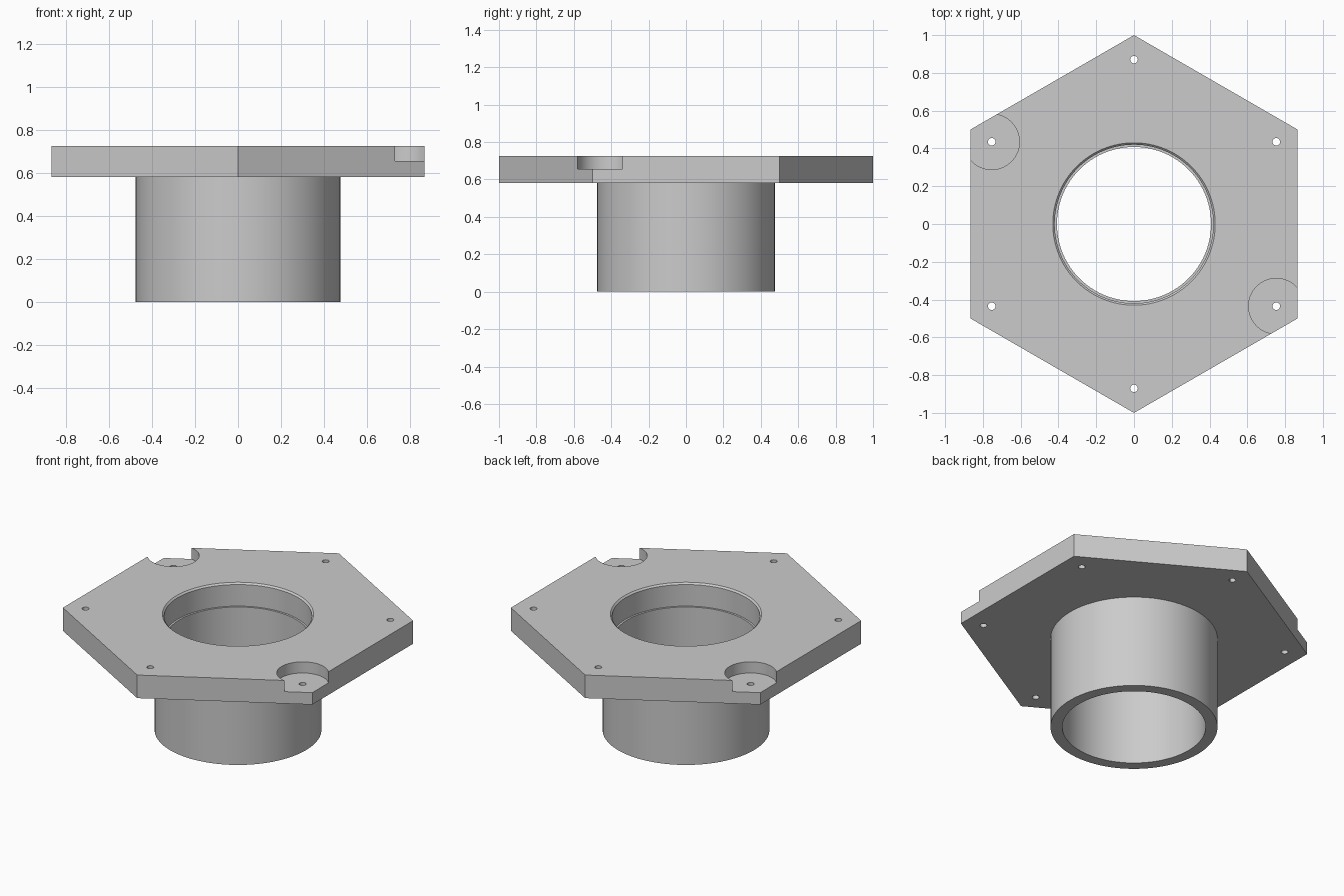
import bpy
import bmesh
import math

default = bpy.data.objects.get("Cube")
if default:
    bpy.data.objects.remove(default, do_unlink=True)

TOP, UNDERSIDE, POCKET_FLOOR = 0.725, 0.58, 0.655
HOLE_RING = 0.87

grey = bpy.data.materials.new("plain grey")
grey.use_nodes = True
colour = (0.6, 0.6, 0.6, 1)
grey.diffuse_color = colour
grey.node_tree.nodes["Principled BSDF"].inputs["Base Color"].default_value = colour


def turned(name, profile, sides, x=0, y=0, start=0):
    """Solid of revolution: (radius, z) rings from bottom to top, capped."""
    bm = bmesh.new()
    rings = []
    for r, z in profile:
        angles = [start + math.tau * i / sides for i in range(sides)]
        rings.append([bm.verts.new((x + r * math.cos(a), y + r * math.sin(a), z))
                      for a in angles])
    for low, high in zip(rings, rings[1:]):
        for i in range(sides):
            j = (i + 1) % sides
            bm.faces.new((low[i], low[j], high[j], high[i]))
    bm.faces.new(rings[0][::-1])
    bm.faces.new(rings[-1])
    mesh = bpy.data.meshes.new(name)
    bm.to_mesh(mesh)
    bm.free()
    mesh.materials.append(grey)
    ob = bpy.data.objects.new(name, mesh)
    bpy.context.collection.objects.link(ob)
    return ob


def combine(target, tool, operation):
    """Apply a boolean and discard the tool object."""
    tool.hide_render = True
    mod = target.modifiers.new(tool.name, 'BOOLEAN')
    mod.operation, mod.object, mod.solver = operation, tool, 'EXACT'
    bpy.context.view_layer.objects.active = target
    bpy.ops.object.modifier_apply(modifier=mod.name)
    bpy.data.objects.remove(tool, do_unlink=True)


# Hexagonal plate with a round neck below it
flange = turned("hexagonal_flange", [(1, UNDERSIDE), (1, TOP)], 6, start=math.pi / 2)
neck = turned("neck", [(0.475, 0), (0.475, POCKET_FLOOR)], 96)
combine(flange, neck, 'UNION')

# Stepped bore with a chamfered mouth
bore = turned("bore", [(0.408, -0.1), (0.408, UNDERSIDE), (0.42, UNDERSIDE),
                       (0.42, TOP - 0.01), (0.43, TOP), (0.43, TOP + 0.1)], 96)
combine(flange, bore, 'DIFFERENCE')

# Screw holes at the corners, two of them in round pockets
for i in range(6):
    angle = math.pi / 2 + i * math.pi / 3
    x, y = HOLE_RING * math.cos(angle), HOLE_RING * math.sin(angle)
    if i in (1, 4):
        pocket = turned("pocket", [(0.147, POCKET_FLOOR), (0.147, 1)], 64, x, y)
        combine(flange, pocket, 'DIFFERENCE')
    hole = turned("screw_hole", [(0.02, 0.4), (0.02, 1)], 24, x, y)
    combine(flange, hole, 'DIFFERENCE')

bpy.ops.object.select_all(action='DESELECT')
flange.select_set(True)
bpy.context.view_layer.objects.active = flange
bpy.ops.object.shade_smooth_by_angle(angle=math.radians(30))
